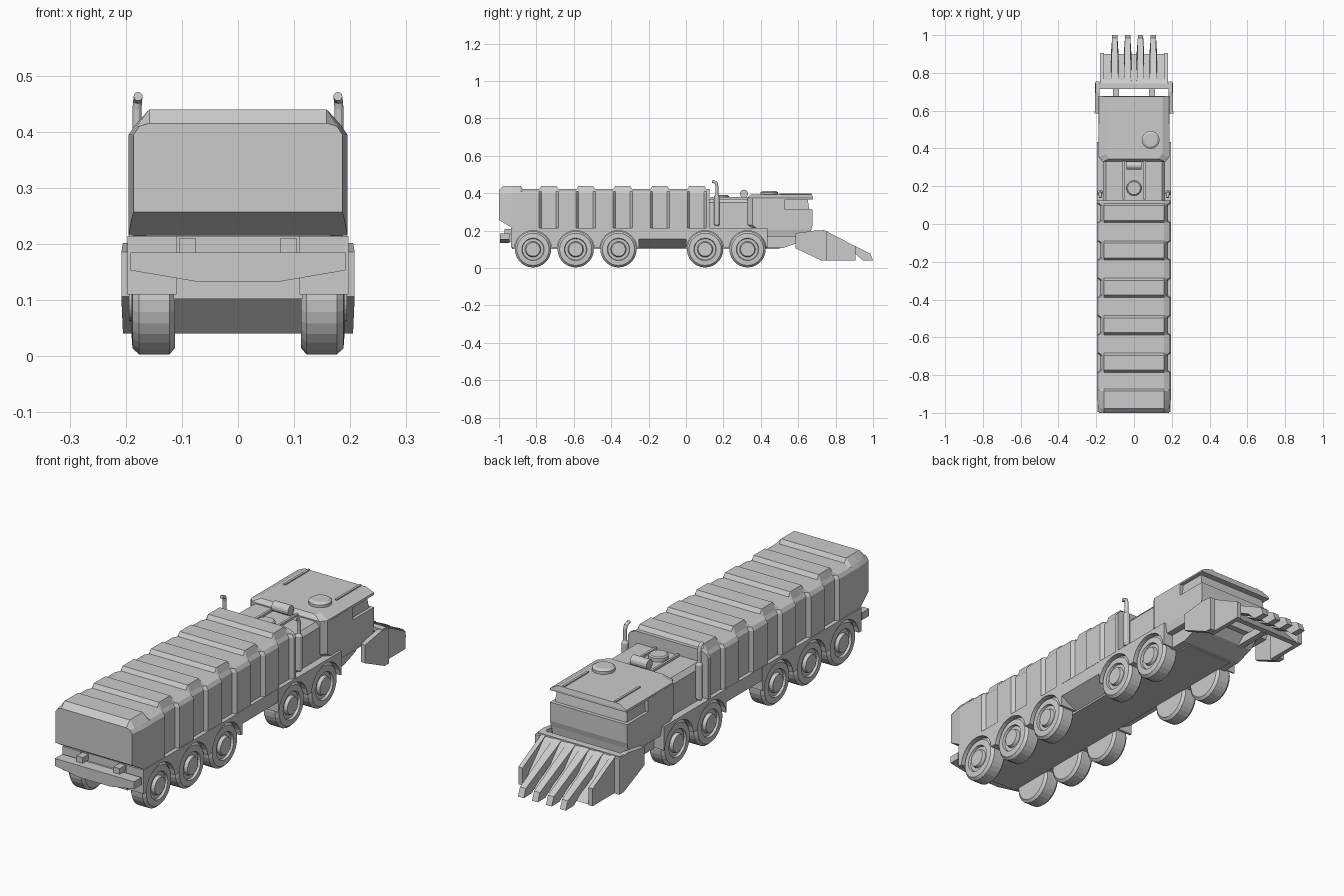
import bpy, bmesh, math
from mathutils import Vector

if "Cube" in bpy.data.objects:
    bpy.data.objects.remove(bpy.data.objects["Cube"])


def finish(name, bm):
    bmesh.ops.recalc_face_normals(bm, faces=bm.faces)
    me = bpy.data.meshes.new(name)
    bm.to_mesh(me)
    bm.free()
    ob = bpy.data.objects.new(name, me)
    bpy.context.collection.objects.link(ob)
    return ob


def loft(name, rings, cap=True):
    """Skin a list of closed rings of 3D points."""
    bm = bmesh.new()
    vs = [[bm.verts.new(p) for p in r] for r in rings]
    n = len(vs[0])
    for a, b in zip(vs, vs[1:]):
        for i in range(n):
            bm.faces.new((a[i], a[(i + 1) % n], b[(i + 1) % n], b[i]))
    if cap:
        bm.faces.new(vs[0])
        bm.faces.new(vs[-1])
    return finish(name, bm)


def prism(name, profile, x0, x1):
    """Extrude a (y, z) profile along x."""
    return loft(name, [[(x, y, z) for y, z in profile] for x in (x0, x1)])


def box(name, x0, x1, y0, y1, z0, z1):
    return prism(name, [(y0, z0), (y1, z0), (y1, z1), (y0, z1)], x0, x1)


def tube(name, path, radii, n=16):
    """Sweep a circle along a path lying in a vertical plane or along x."""
    pts = [Vector(p) for p in path]
    rings = []
    for i, (p, r) in enumerate(zip(pts, radii)):
        d = pts[min(i + 1, len(pts) - 1)] - pts[max(i - 1, 0)]
        u = Vector((0, 1, 0)) if abs(d.normalized().x) > .9 else Vector((1, 0, 0))
        v = d.normalized().cross(u)
        rings.append([p + r * (math.cos(t) * u + math.sin(t) * v)
                      for t in (2 * math.pi * k / n for k in range(n))])
    return loft(name, rings)


def lathe_x(name, prof, y, z, side, n=28):
    """Turn a (radius, x) profile around an axle along x."""
    return loft(name, [[(side * x, y + r * math.cos(2 * math.pi * k / n),
                         z + r * math.sin(2 * math.pi * k / n)) for k in range(n)]
                       for r, x in prof])


# Cargo body: ribbed box lofted along y
def cargo_ring(y, w, top, bottom):
    half = [(w, bottom), (w, .395), (w - .01, .41), (.158, top)]
    return [(x, y, z) for x, z in half] + [(-x, y, z) for x, z in reversed(half)]


HIGH, LOW, OUT, IN = .44, .422, .195, .18
rings = [cargo_ring(-1, .186, .415, .257), cargo_ring(-.976, .19, HIGH, .243),
         cargo_ring(-.93, OUT, HIGH, .215), cargo_ring(-.885, OUT, HIGH, .215),
         cargo_ring(-.873, OUT, LOW, .215)]
for i in range(5):
    y = -.785 + i * .198
    rings += [cargo_ring(y, OUT, LOW, .215), cargo_ring(y + .012, IN, HIGH, .215),
              cargo_ring(y + .09, IN, HIGH, .215), cargo_ring(y + .102, OUT, LOW, .215)]
rings.append(cargo_ring(.125, OUT, LOW, .215))
loft("cargo_body", rings)

# Chassis: central hull, tapered middle, arched fender skirts
WHEELS = [-.818, -.59, -.361, .102, .329]
box("central_hull", -.115, .115, -.93, .5, .102, .214)
mid = [(.195, .214), (.195, .155), (.115, .11), (-.115, .11), (-.195, .155), (-.195, .214)]
loft("middle_hull", [[(x, y, z) for x, z in mid] for y in (-.25, 0)])


def skirt_profile(y0, y1, centers):
    pts = [(y0, .11), (y0, .214), (y1, .214), (y1, .11)]
    for c in reversed(centers):
        for k in range(13):
            t = math.radians(6 + k * 14)
            pts.append((c + .1 * math.cos(t), .1 + .1 * math.sin(t)))
    return pts


for s, tag in ((1, "right"), (-1, "left")):
    prism("rear_skirt_" + tag, skirt_profile(-.935, -.25, WHEELS[:3]), s * .11, s * .197)
    prism("front_skirt_" + tag, skirt_profile(0, .435, WHEELS[3:]), s * .11, s * .197)
    # Wheels with recessed rims and hubs
    tire = [(.04, .112), (.085, .112), (.097, .122), (.097, .176), (.086, .188), (.06, .19),
            (.057, .18), (.042, .18), (.037, .194), (.015, .194)]
    for i, y in enumerate(WHEELS):
        lathe_x(f"wheel_{tag}_{i + 1}", tire, y, .1, s)
    # Upright exhausts
    tube("exhaust_" + tag, [(s * .18, .165, z) for z in (.225, .235, .38, .39, .44)] +
         [(s * .179, .161, .455), (s * .178, .15, .461), (s * .178, .14, .463)],
         [.01, .015, .015, .008, .008, .008, .008, .008], 12)
    # Rear tow mounts
    box("tow_mount_" + tag, s * .075, s * .105, -.97, -.92, .185, .21)

# Rear bumper
bump = [(-.192, .185), (.192, .185), (.192, .153), (.075, .133), (-.075, .133), (-.192, .153)]
loft("rear_bumper", [[(x, y, z) for x, z in bump] for y in (-.995, -.945)])
box("bumper_bracket", -.075, .075, -.95, -.92, .14, .18)

# Front lower hull under the cab
prism("front_hull", [(.4, .214), (.4, .107), (.517, .107), (.6, .135), (.64, .17), (.64, .214)],
      -.15, .15)

# Engine deck between cargo and cab
deck = [(.165, .21), (.165, .35), (.148, .37), (-.148, .37), (-.165, .35), (-.165, .21)]
loft("engine_deck", [[(x, y, z) for x, z in deck] for y in (.12, .35)])
for s, tag in ((1, "right"), (-1, "left")):
    box("deck_rail_" + tag, s * .05, s * .06, .13, .34, .365, .38)
tube("air_filter", [(-.04, .31, .397), (.04, .31, .397)], [.022, .022], 16)
tube("deck_vent", [(0, .19, z) for z in (.365, .385, .39)], [.04, .04, .034], 20)


# Cab: lower shell, rear block, inset window band, chamfered roof
def plan_ring(y0, y1, w, z, c):
    return [(-w, y0 + c, z), (-w + c * .8, y0, z), (w - c * .8, y0, z), (w, y0 + c, z),
            (w, y1, z), (-w, y1, z)]


loft("cab_lower", [plan_ring(.42, .665, .18, .168, .02), plan_ring(.37, .67, .187, .205, .02),
                   plan_ring(.33, .676, .187, .23, .025), plan_ring(.33, .676, .187, .312, .025)])
loft("cab_rear_block", [plan_ring(.33, .53, .187, .31, .025), plan_ring(.33, .53, .187, .37, .025)])
loft("window_band", [plan_ring(.5, .66, .174, .31, .01), plan_ring(.5, .65, .17, .37, .01)])
loft("cab_roof", [plan_ring(.33, .678, .187, .366, .025), plan_ring(.33, .678, .185, .375, .025),
                  plan_ring(.345, .674, .15, .393, .025)])
for s, tag in ((1, "right"), (-1, "left")):
    box("roof_ridge_" + tag, s * .12, s * .13, .5, .672, .385, .398)
tube("roof_hatch", [(.088, .445, z) for z in (.385, .405, .413)], [.047, .047, .035], 20)

# Plow: sloped blade, side wings, outer panels and four long fingers
prism("plow_blade", [(.735, .2), (.76, .188), (.9, .04), (.875, .04), (.725, .185)], -.175, .175)
box("plow_top_bar", -.2, .2, .715, .745, .185, .202)
for s, tag in ((1, "right"), (-1, "left")):
    loft("plow_wing_" + tag, [
        [(s * xa, .585, .186), (s * xa, .585, .106), (s * xb, .725, .04), (s * xb, .755, .04),
         (s * xb, .755, .196), (s * xb, .70, .202)] for xa, xb in ((.208, .205), (.188, .182))])
    prism("plow_outer_panel_" + tag,
          [(.72, .04), (.72, .202), (.74, .202), (.905, .117), (.905, .04)], s * .16, s * .18)
    box("plow_arm_" + tag, s * .08, s * .11, .55, .77, .13, .165)
FINGER = [(.735, .203), (.985, .077), (1.0, .04), (.945, .04), (.905, .078), (.76, .155)]
for i in range(4):
    x = -.102 + i * .068
    loft(f"plow_finger_{i + 1}", [
        [(x + s * (.02 if y < .93 else .014), y, z) for y, z in FINGER] for s in (-1, 1)])
